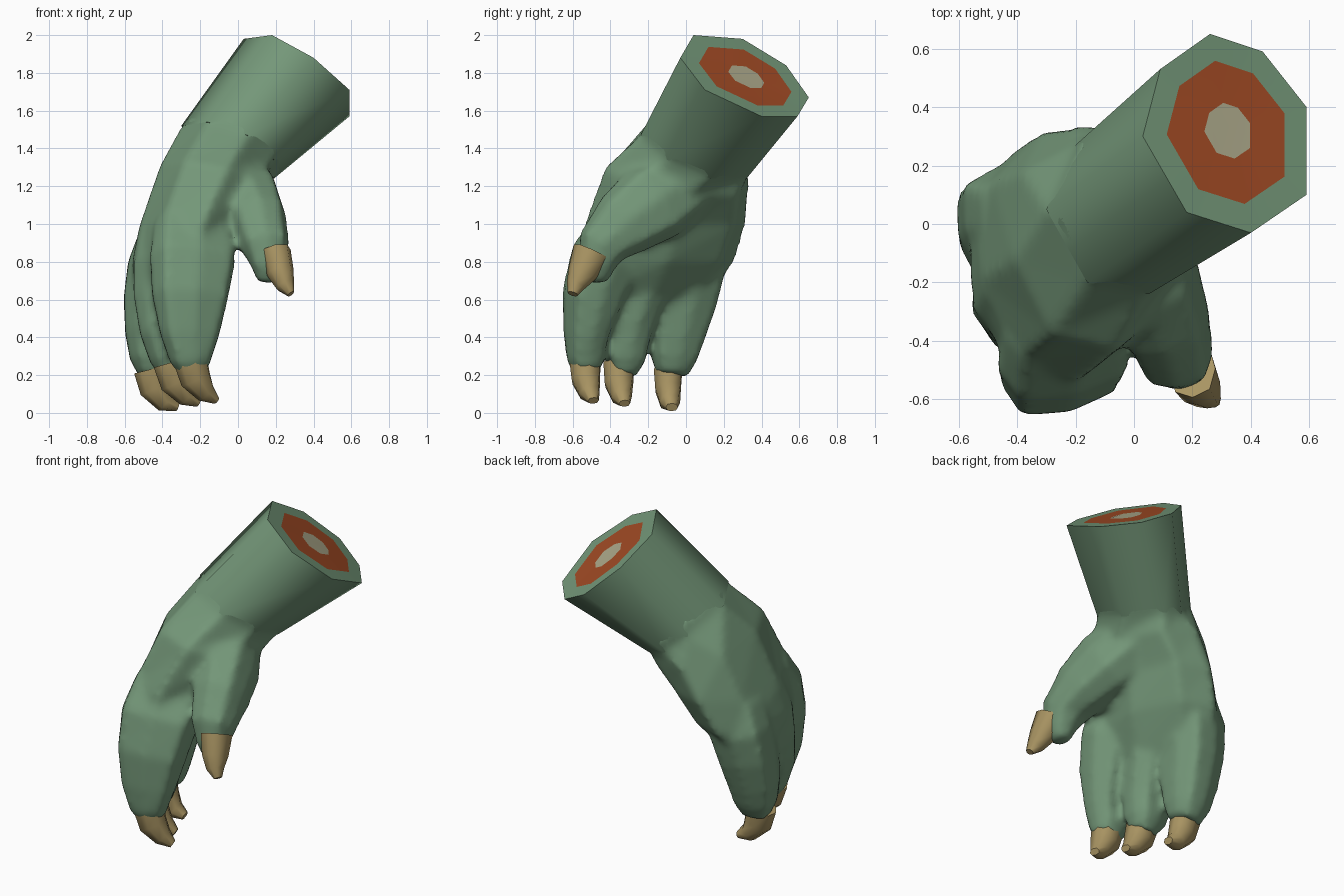
import bpy, bmesh, math
from mathutils import Vector

if "Cube" in bpy.data.objects:
    bpy.data.objects.remove(bpy.data.objects["Cube"])


def material(name, rgb):
    m = bpy.data.materials.new(name)
    m.diffuse_color = (*rgb, 1)
    m.use_nodes = True
    m.node_tree.nodes["Principled BSDF"].inputs["Base Color"].default_value = m.diffuse_color
    return m


SKIN = material("green skin", (0.175, 0.31, 0.19))
FLESH = material("red flesh", (0.36, 0.07, 0.018))
BONE = material("pale bone", (0.42, 0.40, 0.26))
NAIL = material("tan nail", (0.40, 0.30, 0.125))
SIDES = 8


def select(obs):
    bpy.ops.object.select_all(action='DESELECT')
    for ob in obs:
        ob.select_set(True)
    bpy.context.view_layer.objects.active = obs[0]


def loft(name, rings, mats, row_mats=None):
    """Bridge a list of equal rings, close both ends, shade smooth."""
    row_mats = row_mats or {}
    bm = bmesh.new()
    rows = [[bm.verts.new(p) for p in r] for r in rings]
    for i, (a, b) in enumerate(zip(rows, rows[1:])):
        for k in range(SIDES):
            n = (k + 1) % SIDES
            f = bm.faces.new((a[k], a[n], b[n], b[k]))
            f.material_index = row_mats.get(i, 0)
    bm.faces.new(rows[0]).material_index = row_mats.get(-1, 0)
    bm.faces.new(rows[-1])
    bmesh.ops.recalc_face_normals(bm, faces=bm.faces)
    me = bpy.data.meshes.new(name)
    bm.to_mesh(me)
    bm.free()
    for m in mats:
        me.materials.append(m)
    ob = bpy.data.objects.new(name, me)
    bpy.context.collection.objects.link(ob)
    select([ob])
    bpy.ops.object.shade_smooth_by_angle(angle=math.radians(58))
    return ob


def oval(c, u, v, bulge):
    """Eight-sided oval; bulge fills its diagonal corners."""
    out = []
    for k in range(SIDES):
        a = math.tau * k / SIDES
        out.append(c + (u * math.cos(a) + v * math.sin(a)) * (bulge if k % 2 else 1))
    return out


def tube(name, path, ref, mat, bulge=1.06):
    """Path items: x, y, z, half width along ref, half width across it."""
    pts = [Vector(p[:3]) for p in path]
    rings = []
    for i, p in enumerate(path):
        t = (pts[min(i + 1, len(pts) - 1)] - pts[max(i - 1, 0)]).normalized()
        u = (Vector(ref) - t * t.dot(Vector(ref))).normalized()
        rings.append(oval(pts[i], u * p[3], t.cross(u) * p[4], bulge))
    return loft(name, rings, [mat])


# Forearm: cut end with bone and flesh rings, down to the wrist
cut = [Vector(p) for p in (
    (.26, .65, 1.67), (.44, .59, 1.57), (.59, .40, 1.57), (.59, .10, 1.71),
    (.40, -.03, 1.88), (.18, .04, 2.0), (.03, .30, 1.98), (.09, .53, 1.84))]
wrist = [Vector(p) for p in (
    (-.08, .33, 1.27), (.04, .32, 1.24), (.19, .13, 1.24), (.19, -.10, 1.34),
    (.05, -.24, 1.47), (-.16, -.2, 1.54), (-.3, .05, 1.52), (-.2, .27, 1.38))]
mid = sum(cut, Vector()) / SIDES
loft("forearm", [[mid + (p - mid) * s for p in cut] for s in (.28, .72, 1)] + [wrist],
     [SKIN, FLESH, BONE], {-1: 2, 0: 1})

# Palm: centre, half width across the knuckles, half thickness
palm = [[w.lerp(c, .15) for w, c in zip(wrist, cut)], wrist]
palm += [oval(Vector(c), Vector(u), Vector(v), 1.02) for c, u, v in (
    ((-.13, -.05, 1.24), (-.07, .385, -.05), (.28, .07, -.08)),
    ((-.25, -.11, 1.0), (-.06, .43, 0), (.27, .08, 0)),
    ((-.31, -.16, .8), (-.09, .42, 0), (.25, .06, 0)),
    ((-.35, -.21, .64), (-.1, .35, 0), (.18, .04, 0)),
    ((-.35, -.24, .52), (-.07, .2, 0), (.08, .02, 0)))]
hand = [loft("hand", palm, [SKIN])]

# Fingers and their claws
ACROSS = (-.25, .97, 0)
fingers = {
    "index": ([(-.25, -.33, 1.0, .14, .2), (-.24, -.44, .82, .16, .235),
               (-.255, -.495, .62, .155, .21), (-.255, -.53, .42, .115, .165),
               (-.25, -.53, .28, .1, .115), (-.23, -.52, .21, .065, .075)],
              [(-.25, -.535, .275, .085, .092), (-.225, -.53, .18, .078, .085),
               (-.17, -.51, .105, .055, .055), (-.115, -.49, .065, .03, .02)]),
    "middle": ([(-.33, -.18, .95, .12, .2), (-.34, -.23, .78, .13, .22),
                (-.365, -.25, .62, .12, .2), (-.365, -.31, .42, .12, .16),
                (-.35, -.32, .28, .105, .12), (-.34, -.33, .2, .065, .075)],
               [(-.36, -.355, .265, .085, .092), (-.33, -.355, .16, .078, .085),
                (-.27, -.34, .085, .055, .055), (-.21, -.325, .05, .03, .02)]),
    "little": ([(-.36, .02, .92, .17, .17), (-.41, .02, .76, .19, .18),
                (-.44, .0, .6, .165, .17), (-.45, -.045, .42, .15, .15),
                (-.45, -.065, .29, .125, .125), (-.44, -.075, .2, .085, .085)],
               [(-.465, -.095, .23, .078, .09), (-.44, -.095, .13, .07, .085),
                (-.385, -.085, .055, .055, .055), (-.32, -.075, .03, .032, .022)]),
}
for name, (flesh, claw) in fingers.items():
    hand.append(tube(name + "_finger", flesh, ACROSS, SKIN, 1.14))
    tube(name + "_claw", claw, ACROSS, NAIL)

# Thumb and its claw
hand.append(tube("thumb", [
    (-.03, -.02, 1.22, .17, .2), (.05, -.18, 1.11, .18, .22),
    (.11, -.33, 1.0, .155, .185), (.145, -.45, .88, .13, .135),
    (.16, -.475, .77, .09, .1), (.155, -.475, .69, .055, .06)], (1, 0, 0), SKIN, 1.08))
tube("thumb_claw", [(.2, -.5, .85, .08, .102), (.225, -.55, .74, .072, .078),
                    (.25, -.585, .675, .05, .05), (.28, -.6, .63, .02, .028)],
     (1, 0, 0), NAIL)

# Fuse palm, fingers and thumb into one soft skin
select(hand)
bpy.ops.object.join()
skin = bpy.context.object
fuse = skin.modifiers.new("fuse", 'REMESH')
fuse.mode = 'VOXEL'
fuse.voxel_size = .022
soften = skin.modifiers.new("soften", 'SMOOTH')
soften.factor = .5
soften.iterations = 7
for m in ("fuse", "soften"):
    bpy.ops.object.modifier_apply(modifier=m)
bpy.ops.object.shade_smooth_by_angle(angle=math.radians(58))
